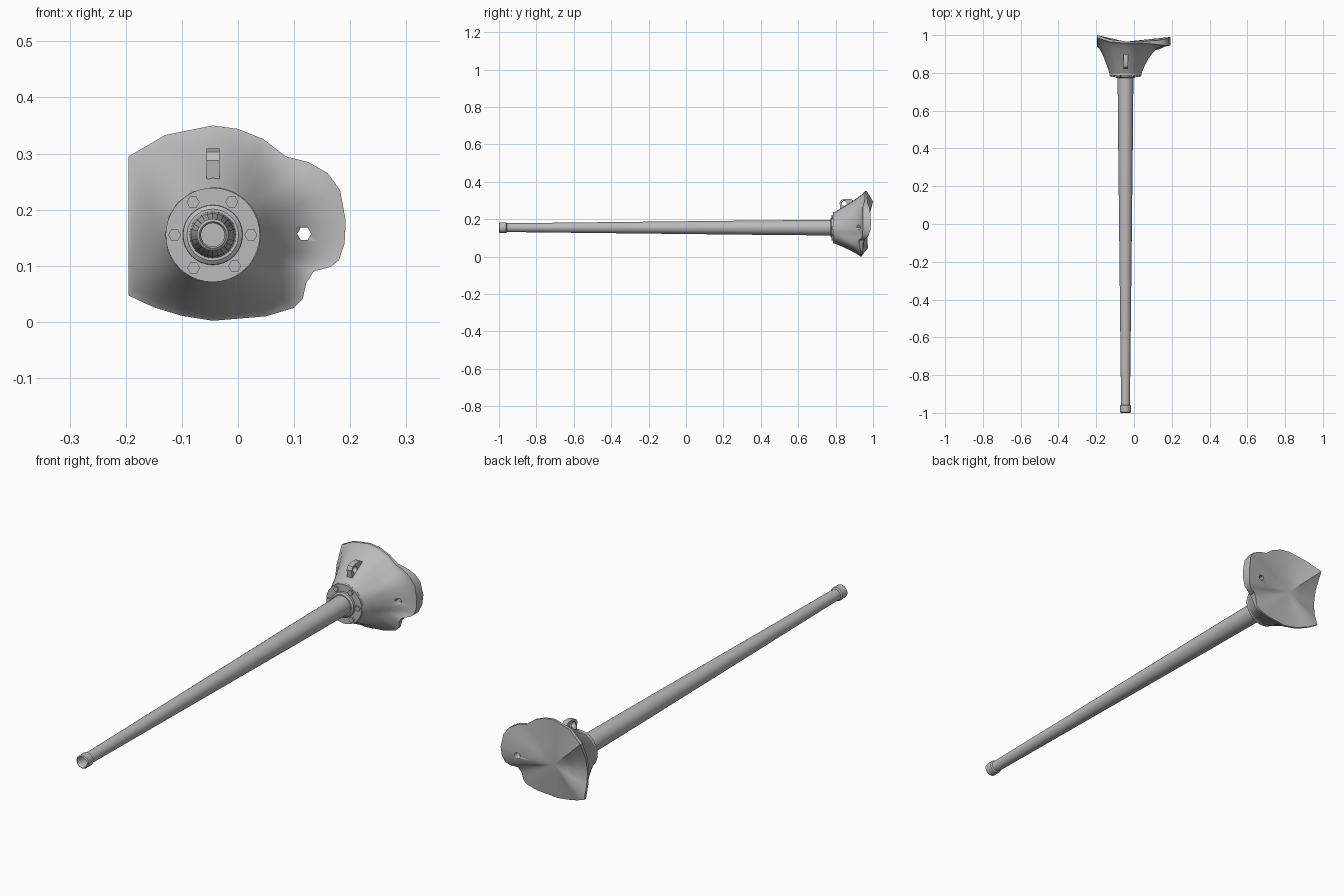
import bpy, bmesh, math
from mathutils import Vector

if "Cube" in bpy.data.objects:
    bpy.data.objects.remove(bpy.data.objects["Cube"])

CX, CZ = -0.045, 0.155          # barrel axis
grey = bpy.data.materials.new("steel grey")
grey.diffuse_color = (0.5, 0.5, 0.5, 1)
grey.use_nodes = True
grey.node_tree.nodes["Principled BSDF"].inputs["Base Color"].default_value = grey.diffuse_color


def make(name, bm, angle=35):
    bmesh.ops.recalc_face_normals(bm, faces=bm.faces)
    me = bpy.data.meshes.new(name)
    bm.to_mesh(me)
    bm.free()
    ob = bpy.data.objects.new(name, me)
    bpy.context.collection.objects.link(ob)
    me.materials.append(grey)
    bpy.ops.object.select_all(action='DESELECT')
    ob.select_set(True)
    bpy.context.view_layer.objects.active = ob
    bpy.ops.object.shade_smooth_by_angle(angle=math.radians(angle))
    return ob


def bridge(bm, a, b):
    n = len(a)
    for i in range(n):
        bm.faces.new((a[i], a[(i + 1) % n], b[(i + 1) % n], b[i]))


def lathe(name, profile, sides, cx=CX, cz=CZ, phase=0.0):
    """Revolve (y, radius) points about an axis along y, with both ends capped."""
    bm = bmesh.new()
    rings = []
    for y, r in profile:
        rings.append([bm.verts.new((cx + r * math.cos(phase + 2 * math.pi * i / sides), y,
                                    cz + r * math.sin(phase + 2 * math.pi * i / sides)))
                      for i in range(sides)])
    for a, b in zip(rings, rings[1:]):
        bridge(bm, a, b)
    bm.faces.new(rings[0])
    bm.faces.new(rings[-1])
    return make(name, bm)


def cut(ob, cutter):
    m = ob.modifiers.new("cut", 'BOOLEAN')
    m.operation = 'DIFFERENCE'
    m.solver = 'EXACT'
    m.object = cutter
    cutter.hide_render = True
    cutter.hide_set(True)


# Tapered barrel with muzzle ring and bore
lathe("barrel", [(-0.95, 0.021), (-0.995, 0.021), (-1.0, 0.024), (-0.996, 0.0285),
                 (-0.962, 0.0285), (-0.957, 0.0235), (0.40, 0.0385), (0.80, 0.042)], 24)
# Collar and bolted flange
lathe("collar", [(0.772, 0.046), (0.777, 0.053), (0.80, 0.054)], 32)
lathe("flange", [(0.787, 0.084), (0.81, 0.084)], 40)
for k, a in enumerate((0, 60, 121, 180, 240, 305)):
    lathe(f"flange_bolt_{k + 1}", [(0.779, 0.0115), (0.79, 0.0115)], 6,
          CX + 0.068 * math.cos(math.radians(a)), CZ + 0.068 * math.sin(math.radians(a)))

# Shield rim: x, z, front y, back y, flare exponent
rim = [(-0.195, 0.295, 0.985, 1.0, 1.3), (-0.13, 0.333, 0.965, 0.977, 1.2),
       (-0.045, 0.35, 0.957, 0.967, 1.2), (0.0, 0.344, 0.957, 0.967, 1.2),
       (0.045, 0.326, 0.957, 0.967, 1.3), (0.085, 0.295, 0.955, 0.97, 1.7),
       (0.125, 0.285, 0.95, 0.972, 2.1), (0.16, 0.265, 0.945, 0.98, 2.4),
       (0.182, 0.235, 0.945, 0.985, 2.6), (0.192, 0.18, 0.945, 0.99, 2.7),
       (0.19, 0.14, 0.945, 0.985, 2.7), (0.18, 0.11, 0.942, 0.975, 2.6),
       (0.165, 0.098, 0.94, 0.965, 2.5), (0.135, 0.09, 0.925, 0.952, 2.2),
       (0.122, 0.07, 0.925, 0.947, 1.8), (0.115, 0.04, 0.932, 0.945, 1.5),
       (0.10, 0.025, 0.933, 0.945, 1.4), (0.05, 0.01, 0.932, 0.942, 1.3),
       (-0.045, 0.002, 0.93, 0.94, 1.2), (-0.1, 0.011, 0.935, 0.945, 1.2),
       (-0.15, 0.026, 0.945, 0.957, 1.2), (-0.195, 0.047, 0.96, 0.973, 1.3),
       (-0.195, 0.10, 0.945, 0.957, 1.5), (-0.195, 0.155, 0.938, 0.95, 1.5),
       (-0.195, 0.22, 0.95, 0.962, 1.5)]

# Flared shield: flange circle blended out to the rim, then closed behind
bm = bmesh.new()
rings = []
for t in (0, 0.12, 0.25, 0.4, 0.55, 0.7, 0.85, 0.95, 1):
    ring = []
    for x, z, yf, yb, p in rim:
        d = Vector((x - CX, z - CZ))
        c = d.normalized() * 0.085
        q = c.lerp(d, t)
        ring.append(bm.verts.new((CX + q.x, 0.797 + (yf - 0.797) * (1 - (1 - t) ** p), CZ + q.y)))
    rings.append(ring)
rings.append([bm.verts.new((x, yb, z)) for x, z, yf, yb, p in rim])
for s in (0.75, 0.4):
    rings.append([bm.verts.new((CX + (x - CX) * s, 0.965 + (yb - 0.965) * s, CZ + (z - CZ) * s))
                  for x, z, yf, yb, p in rim])
for a, b in zip(rings, rings[1:]):
    bridge(bm, a, b)
bm.faces.new(rings[0])
hub = bm.verts.new((CX, 0.965, CZ))
last = rings[-1]
for i in range(len(last)):
    bm.faces.new((last[i], last[(i + 1) % len(last)], hub))
shield = make("shield", bm, 40)

# Sight hole through the ear
cut(shield, lathe("sight_hole_cutter", [(0.85, 0.0125), (1.05, 0.0125)], 6, 0.118, 0.157))

# Lifting lug on top with an eye
bm = bmesh.new()
side = [(0.825, 0.255), (0.821, 0.288), (0.83, 0.303), (0.848, 0.309),
        (0.88, 0.309), (0.90, 0.298), (0.90, 0.27), (0.86, 0.25)]
a, b = [[bm.verts.new((x, y, z)) for y, z in side] for x in (-0.056, -0.033)]
bridge(bm, a, b)
bm.faces.new(a)
bm.faces.new(b)
lug = make("lifting_lug", bm)
bm = bmesh.new()
a, b = [[bm.verts.new((x, 0.846 + 0.014 * math.cos(k * math.pi / 6), 0.285 + 0.013 * math.sin(k * math.pi / 6)))
         for k in range(12)] for x in (-0.1, 0.0)]
bridge(bm, a, b)
bm.faces.new(a)
bm.faces.new(b)
cut(lug, make("lug_eye_cutter", bm))
